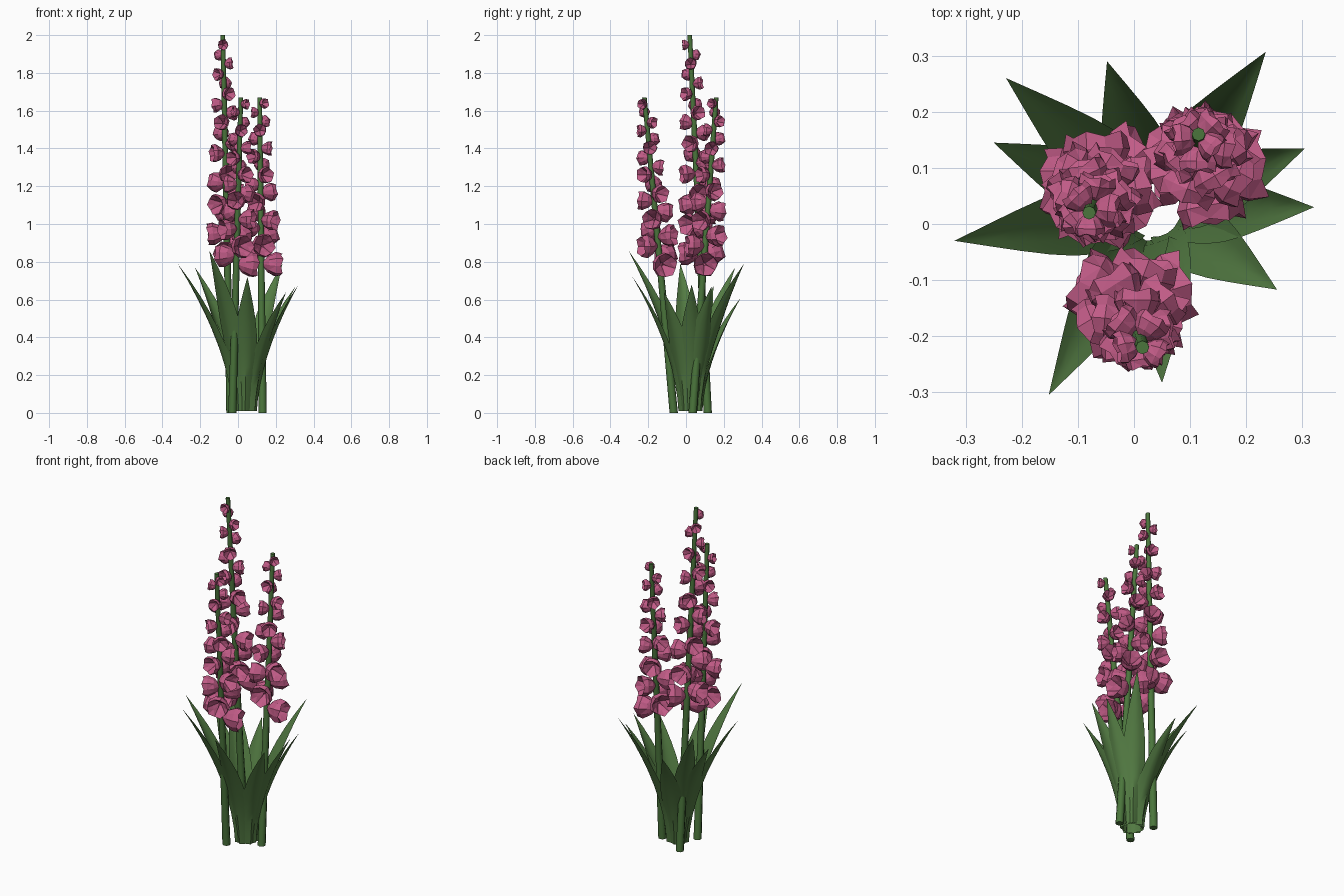
import bpy, bmesh, math, random
from mathutils import Vector

if "Cube" in bpy.data.objects:
    bpy.data.objects.remove(bpy.data.objects["Cube"])

random.seed(4)


def material(name, rgb):
    m = bpy.data.materials.new(name)
    m.diffuse_color = (*rgb, 1)
    m.use_nodes = True
    m.node_tree.nodes["Principled BSDF"].inputs["Base Color"].default_value = m.diffuse_color
    return m


PINK = material("petal pink", (0.53, 0.105, 0.24))
LEAF = material("leaf green", (0.085, 0.195, 0.055))
STEM = material("stem green", (0.07, 0.18, 0.045))


def finish(bm, name, mat, smooth=None):
    me = bpy.data.meshes.new(name)
    bm.to_mesh(me)
    bm.free()
    me.materials.append(mat)
    ob = bpy.data.objects.new(name, me)
    bpy.context.collection.objects.link(ob)
    if smooth:
        bpy.ops.object.select_all(action='DESELECT')
        ob.select_set(True)
        bpy.context.view_layer.objects.active = ob
        bpy.ops.object.shade_smooth_by_angle(angle=math.radians(smooth))
    return ob


def bridge(bm, a, b):
    n = len(a)
    for i in range(n):
        bm.faces.new((a[i], a[(i + 1) % n], b[(i + 1) % n], b[i]))


# Stems: tapered leaning tubes
def stem(name, base, top):
    bm = bmesh.new()
    rings = []
    for k in range(5):
        t = k / 4
        c = base.lerp(top, t)
        r = 0.022 - 0.010 * t
        rings.append([bm.verts.new(c + Vector((r * math.cos(a), r * math.sin(a), 0)))
                      for a in (i * math.tau / 8 for i in range(8))])
    for a, b in zip(rings, rings[1:]):
        bridge(bm, a, b)
    bm.faces.new(rings[0][::-1])
    bm.faces.new(rings[-1])
    finish(bm, name, STEM, 50)


# One blossom: a faceted rounded cup opening along its axis, folded back inside
CUP = [(0.14, 0.05), (0.68, 0.34), (1.0, 0.70), (0.93, 0.98), (0.50, 0.66), (0.12, 0.32)]


def blossom(bm, origin, axis, radius, reach, n=10):
    u = axis.cross(Vector((0, 0, 1))).normalized()
    v = axis.cross(u)
    turn = random.uniform(0, math.tau)
    rings = []
    for k, (r, h) in enumerate(CUP):
        ring = []
        for i in range(n):
            a = turn + math.tau * i / n
            ruffle = (1 if i % 2 else 0.93) * random.uniform(0.95, 1.04) if k in (2, 3) else 1
            lift = (0.05 if i % 2 else -0.05) if k >= 3 else 0
            ring.append(bm.verts.new(origin + axis * reach * (h + lift)
                        + (u * math.cos(a) + v * math.sin(a)) * radius * r * ruffle))
        rings.append(ring)
    for a, b in zip(rings, rings[1:]):
        bridge(bm, a, b)
    bm.faces.new(rings[0][::-1])
    bm.faces.new(rings[-1])


# Flower spikes: blossoms spiral up each stem and shrink toward the tip
def flower_spike(name, base, top, z0, z1, count, phase):
    bm = bmesh.new()
    for i in range(count):
        t = i / (count - 1)
        z = z0 + (z1 - z0) * t
        c = base.lerp(top, (z - base.z) / (top.z - base.z))
        a = phase + i * math.radians(137.5)
        axis = Vector((math.cos(a), math.sin(a), random.uniform(-0.15, 0.15))).normalized()
        blossom(bm, c, axis, 0.068 - 0.039 * t, 0.108 - 0.066 * t)
    bmesh.ops.recalc_face_normals(bm, faces=bm.faces)
    bmesh.ops.triangulate(bm, faces=bm.faces)
    finish(bm, name, PINK)


# name, stem foot, stem tip, first and last blossom height, blossom count, phase
SPIKES = [
    ("tall", (-0.04, 0.115, 0), (-0.08, 0.02, 2.0), 0.85, 1.95, 22, -1.7),
    ("right", (0.13, 0.035, 0), (0.115, 0.16, 1.67), 0.79, 1.635, 19, 0.1),
    ("front", (-0.03, -0.065, 0), (0.015, -0.22, 1.67), 0.79, 1.635, 19, 0.3),
]
for name, foot, tip, z0, z1, count, phase in SPIKES:
    foot, tip = Vector(foot), Vector(tip)
    stem(name + "_stem", foot, tip)
    flower_spike(name + "_blossoms", foot, tip, z0, z1, count, phase)

# Leaves: wide channelled blades, overlapping at the foot and curving outward
WIDTHS = [0.043, 0.049, 0.055, 0.060, 0.062, 0.059, 0.050, 0.036, 0.019, 0.0]
TIPS = [(-0.32, -0.03, 0.79), (-0.25, 0.145, 0.67), (-0.228, 0.26, 0.77),
        (-0.048, 0.29, 0.61), (0.235, 0.307, 0.79), (0.305, 0.135, 0.67),
        (0.321, 0.03, 0.68), (0.255, -0.117, 0.64), (0.05, -0.283, 0.72),
        (-0.152, -0.305, 0.86)]
CENTRE = Vector((0.035, 0.025, 0))
FOOT = 0.065
ACROSS = (-1, -0.5, 0, 0.5, 1)


def leaf(name, tip):
    flat = Vector((tip.x, tip.y, 0)) - CENTRE
    out = flat.normalized()
    side = Vector((-out.y, out.x, 0))
    start = CENTRE + out * FOOT
    span = flat.length - FOOT
    bm = bmesh.new()
    rows = []
    steps = len(WIDTHS) - 1
    for k, w in enumerate(WIDTHS):
        t = k / steps
        c = start + out * span * t ** 1.7 + Vector((0, 0, tip.z * t))
        tangent = (out * span * 1.7 * t ** 0.7 + Vector((0, 0, tip.z))).normalized()
        inward = side.cross(tangent)
        if inward.dot(out) > 0:
            inward = -inward
        depth = w * (1.0 - 0.6 * min(1, t * 2))
        if k == steps:
            rows.append([bm.verts.new(c)])
        else:
            p = [c + side * w * s + inward * depth * abs(s) ** 1.5 for s in ACROSS]
            rows.append([bm.verts.new((q.x, q.y, max(q.z, 0.01))) for q in p])
    for a, b in zip(rows, rows[1:]):
        for i in range(len(ACROSS) - 1):
            if len(b) > 1:
                bm.faces.new((a[i], a[i + 1], b[i + 1], b[i]))
            else:
                bm.faces.new((a[i], a[i + 1], b[0]))
    bmesh.ops.recalc_face_normals(bm, faces=bm.faces)
    finish(bm, name, LEAF, 45)


for i, tip in enumerate(TIPS):
    leaf("leaf_%d" % (i + 1), Vector(tip))
